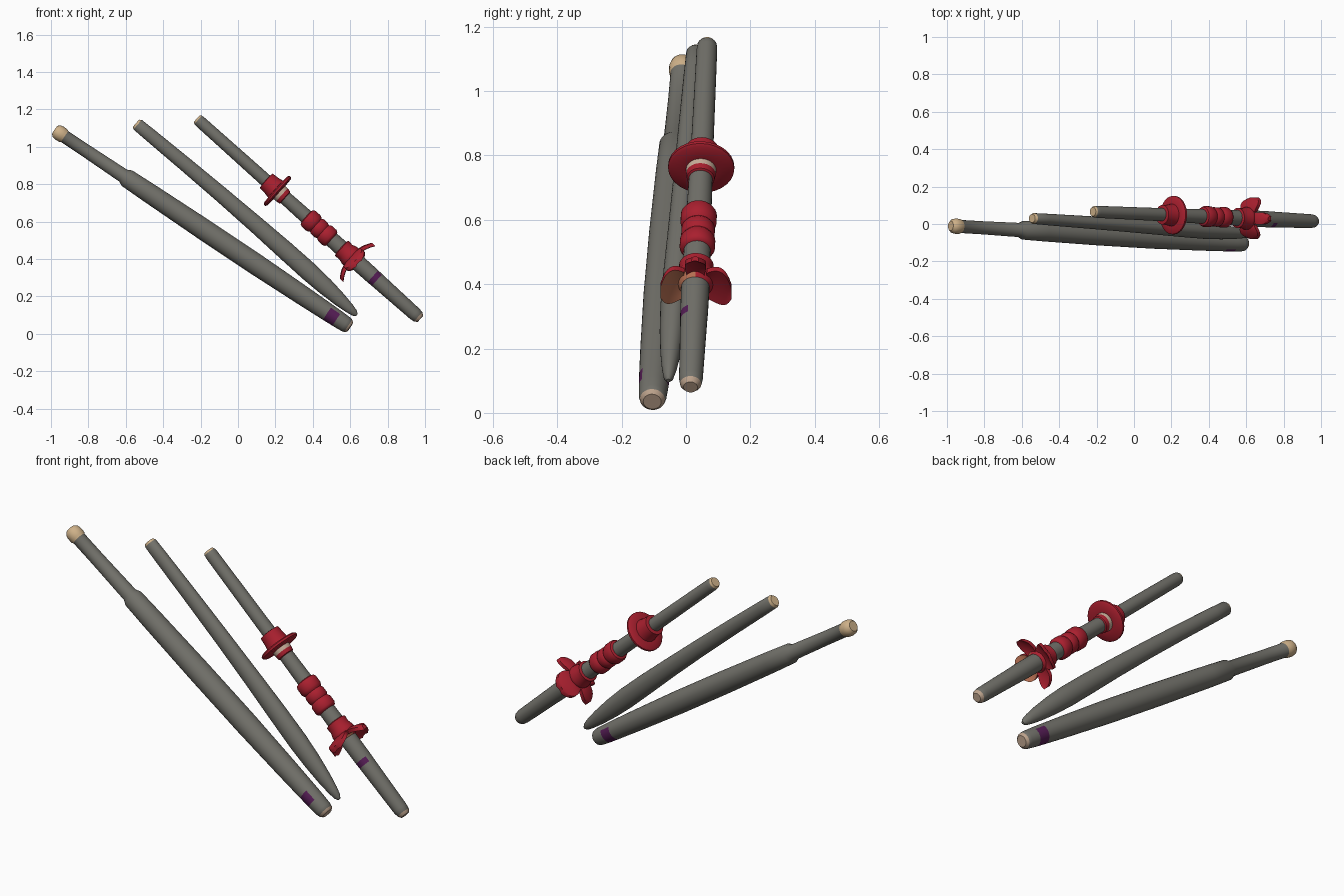
import bpy, bmesh, math
from mathutils import Vector

if "Cube" in bpy.data.objects:
    bpy.data.objects.remove(bpy.data.objects["Cube"])


def material(name, rgb):
    m = bpy.data.materials.new(name)
    m.diffuse_color = (*rgb, 1)
    m.use_nodes = True
    m.node_tree.nodes["Principled BSDF"].inputs["Base Color"].default_value = m.diffuse_color
    return m


GREY = material("wrapped grey", (0.165, 0.162, 0.142))
TAN = material("tan wood", (0.62, 0.44, 0.25))
PEACH = material("pale wood", (0.50, 0.36, 0.26))
RED = material("red", (0.40, 0.014, 0.028))
SALMON = material("salmon", (0.50, 0.17, 0.09))
CREAM = material("cream", (0.58, 0.42, 0.32))
PURPLE = material("purple", (0.09, 0.012, 0.09))
SEG = 28


class Axis:
    """Straight (or slightly bowed) line with a frame: u = sideways, v = up."""

    def __init__(self, a, b, bow=0.0):
        self.a, self.b, self.bow = Vector(a), Vector(b), bow
        self.len = (self.b - self.a).length
        self.d = (self.b - self.a).normalized()
        y = Vector((0, 1, 0))
        self.u = (y - self.d * y.dot(self.d)).normalized()
        self.v = self.d.cross(self.u)

    def at(self, s, x=0.0, y=0.0):
        lift = self.bow * math.sin(math.pi * max(0, min(1, s / self.len)))
        return self.a + self.d * s + self.u * x + self.v * (y + lift)


def finish(name, bm, mats):
    bmesh.ops.recalc_face_normals(bm, faces=bm.faces)
    me = bpy.data.meshes.new(name)
    bm.to_mesh(me)
    bm.free()
    for m in mats:
        me.materials.append(m)
    ob = bpy.data.objects.new(name, me)
    bpy.context.collection.objects.link(ob)
    return ob


def lathe(name, ax, prof, mats, rule=None, flat=1.0):
    """Revolve (distance, radius) pairs about an axis; rule(s, theta) picks the material."""
    bm = bmesh.new()
    rings = []
    for s, r in prof:
        rings.append([bm.verts.new(ax.at(s, flat * r * math.cos(2 * math.pi * k / SEG),
                                         r * math.sin(2 * math.pi * k / SEG))) for k in range(SEG)])
    for i in range(len(rings) - 1):
        mid = (prof[i][0] + prof[i + 1][0]) / 2
        for k in range(SEG):
            n = (k + 1) % SEG
            f = bm.faces.new((rings[i][k], rings[i][n], rings[i + 1][n], rings[i + 1][k]))
            if rule:
                f.material_index = rule(mid, 2 * math.pi * (k + 0.5) / SEG)
    for ring, s in ((rings[0], prof[0][0]), (rings[-1], prof[-1][0])):
        f = bm.faces.new(ring)
        if rule:
            f.material_index = rule(s, 0)
    return finish(name, bm, mats)


# Thick wrapped stick with a narrow handle, pale end and purple band
A1 = Axis((-0.98, -0.01, 1.09), (0.60, -0.105, 0.035))
L = A1.len


def stick1_rule(s, th):
    if s < 0.065:
        return 1
    if s > L - 0.02:
        return 2
    if 1.76 < s < 1.82 and math.sin(th) < 0.55:
        return 3
    return 0


lathe("thick_stick", A1,
      [(0, 0.026), (0.012, 0.037), (0.03, 0.041), (0.055, 0.040), (0.065, 0.035), (0.2, 0.035),
       (0.44, 0.038), (0.465, 0.050), (0.6, 0.053), (0.95, 0.057), (1.3, 0.057), (1.6, 0.052),
       (1.76, 0.048), (1.82, 0.046), (L - 0.03, 0.043), (L - 0.012, 0.039), (L, 0.028)],
      [GREY, TAN, PEACH, PURPLE], stick1_rule)

# Middle stick, tapering to a rounded tip
A2 = Axis((-0.545, 0.03, 1.125), (0.635, -0.055, 0.10), 0.012)
L = A2.len
lathe("tapered_stick", A2,
      [(0, 0.026), (0.012, 0.034), (0.1, 0.036), (0.35, 0.039), (0.6, 0.042), (0.85, 0.046),
       (1.05, 0.050), (1.22, 0.051), (1.34, 0.046), (1.44, 0.037), (1.51, 0.027), (1.55, 0.018),
       (L, 0.007)],
      [GREY, TAN], lambda s, th: 1 if s < 0.01 else 0, flat=0.85)

# Ornamented stick with tan ends and a small purple mark on its front
A3 = Axis((-0.22, 0.066, 1.15), (0.975, 0.014, 0.08))
L = A3.len


def stick3_rule(s, th):
    if s < 0.008:
        return 1
    if s > L - 0.022:
        return 2
    if 1.268 < s < 1.292 and math.cos(th) < -0.35:
        return 3
    return 0


lathe("ornamented_stick", A3,
      [(0, 0.024), (0.01, 0.030), (0.03, 0.032), (0.5, 0.035), (0.8, 0.039), (1.15, 0.044),
       (1.265, 0.043), (1.295, 0.042), (L - 0.04, 0.037), (L - 0.015, 0.033), (L, 0.022)],
      [GREY, TAN, PEACH, PURPLE], stick3_rule)

# Round guard with its sleeve and cream ring
lathe("guard_sleeve", A3, [(0.495, 0.036), (0.498, 0.052), (0.54, 0.055), (0.575, 0.062)], [RED])
lathe("round_guard", A3, [(0.565, 0.060), (0.568, 0.095), (0.574, 0.103), (0.584, 0.103),
                          (0.590, 0.095), (0.592, 0.05)], [RED])
lathe("guard_ring", A3, [(0.588, 0.047), (0.612, 0.046), (0.632, 0.043), (0.636, 0.036)],
      [CREAM, RED], lambda s, th: 1 if s > 0.62 else 0)

# Bulging red grip wrap made of three rolls
prof = [(0.785, 0.038)]
for start, end, rad in ((0.79, 0.85, 0.056), (0.855, 0.905, 0.052), (0.91, 0.965, 0.055)):
    w = end - start
    prof += [(start, rad - 0.006), (start + 0.2 * w, rad), (end - 0.2 * w, rad), (end, rad - 0.006)]
prof.append((0.97, 0.038))
lathe("grip_wrap", A3, prof, [RED])

# Petalled guard: hub plus four drooping petals
C = 1.105
lathe("petal_hub", A3, [(1.035, 0.042), (1.04, 0.054), (1.07, 0.052), (1.095, 0.060),
                        (1.12, 0.060), (1.13, 0.052), (1.14, 0.044)], [RED, SALMON],
      lambda s, th: 1 if s > 1.12 and math.cos(th) < 0 else 0)


def petal(name, ang, reach, half, under):
    bm = bmesh.new()
    nr, nw, rows = 10, 8, []
    e, g = (math.cos(ang), math.sin(ang)), (-math.sin(ang), math.cos(ang))
    for i in range(nr + 1):
        f = i / nr
        r = 0.035 + (reach - 0.035) * f
        w = half * (0.75 + 0.25 * math.sin(math.pi * min(1, f * 0.8))) * max(0.35, math.sqrt(1 - f ** 5))
        row = []
        for j in range(nw + 1):
            q = 2 * j / nw - 1
            s = C + 0.036 * f ** 2 + 0.006 * q * q
            row.append(bm.verts.new(A3.at(s, e[0] * r + g[0] * w * q, e[1] * r + g[1] * w * q)))
        rows.append(row)
    for i in range(nr):
        for j in range(nw):
            bm.faces.new((rows[i][j], rows[i][j + 1], rows[i + 1][j + 1], rows[i + 1][j]))
    bmesh.ops.recalc_face_normals(bm, faces=bm.faces)
    # thicken towards the lower end, marking that side with the second material
    geo = bmesh.ops.duplicate(bm, geom=bm.verts[:] + bm.edges[:] + bm.faces[:])
    vmap = geo["vert_map"]
    rim = [ed for ed in bm.edges if ed.is_boundary and ed.verts[0] in vmap and
           ed.verts[0] in {v for r_ in rows for v in r_}]
    pairs = [(ed.verts[0], ed.verts[1]) for ed in rim]
    for el in geo["geom"]:
        if isinstance(el, bmesh.types.BMVert):
            el.co += A3.d * 0.02
        elif isinstance(el, bmesh.types.BMFace):
            el.material_index = 1
    for a, b in pairs:
        bm.faces.new((a, b, vmap[b], vmap[a]))
    finish(name, bm, [RED, under])


petal("back_petal", 0, 0.113, 0.070, RED)
petal("upper_petal", math.pi / 2, 0.130, 0.034, RED)
petal("front_petal", math.pi, 0.108, 0.070, SALMON)
petal("lower_petal", 1.5 * math.pi, 0.128, 0.038, RED)

# Smooth shading with sharp edges kept
for ob in bpy.context.scene.objects:
    ob.select_set(True)
    bpy.context.view_layer.objects.active = ob
bpy.ops.object.shade_smooth_by_angle(angle=math.radians(40))
